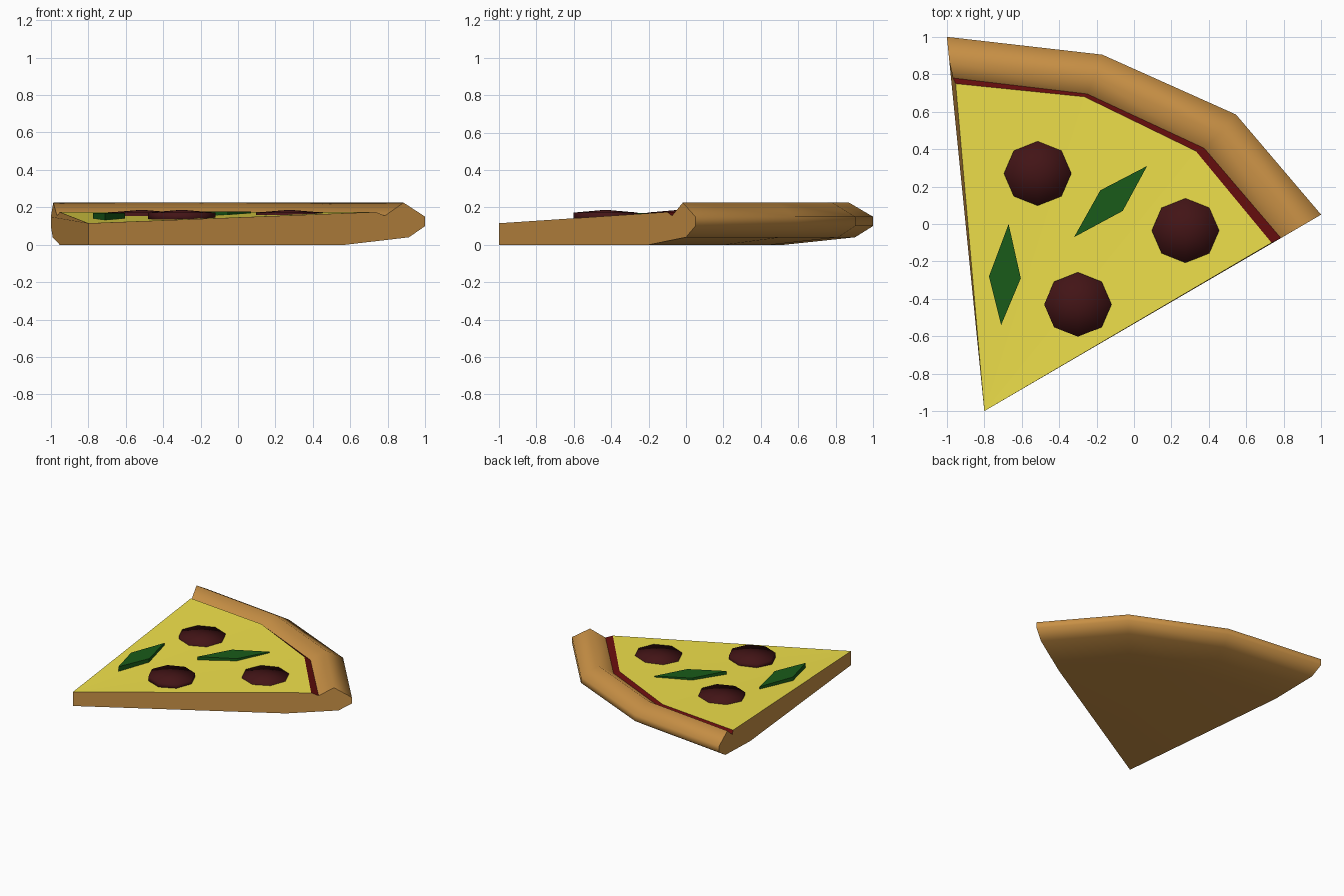
import bpy, math

if "Cube" in bpy.data.objects:
    bpy.data.objects.remove(bpy.data.objects["Cube"])

TIP = (-0.80, -1.00)
OUTER = [(-1.0, 1.0), (-0.17, 0.905), (0.545, 0.585), (1.0, 0.05)]
SAUCE = [(-0.967, 0.78), (-0.25, 0.695), (0.375, 0.405), (0.785, -0.075)]
CHEESE = [(-0.953, 0.75), (-0.265, 0.68), (0.33, 0.39), (0.735, -0.10)]


def material(name, rgb):
    m = bpy.data.materials.new(name)
    m.diffuse_color = (*rgb, 1)
    m.use_nodes = True
    m.node_tree.nodes["Principled BSDF"].inputs["Base Color"].default_value = m.diffuse_color
    return m


def build(name, verts, faces, mat, smooth=None):
    me = bpy.data.meshes.new(name)
    me.from_pydata(verts, [], faces)
    me.materials.append(mat)
    ob = bpy.data.objects.new(name, me)
    bpy.context.collection.objects.link(ob)
    bpy.ops.object.select_all(action='DESELECT')
    ob.select_set(True)
    bpy.context.view_layer.objects.active = ob
    if smooth:
        bpy.ops.object.shade_smooth_by_angle(angle=math.radians(smooth))
    return ob


def ring(t, z):
    """Outer arc scaled towards the tip by t, at height z."""
    return [(TIP[0] + (x - TIP[0]) * t, TIP[1] + (y - TIP[1]) * t, z) for x, y in OUTER]


def flat(points, z):
    return [(x, y, z) for x, y in points]


dough_mat = material("dough", (0.58, 0.28, 0.06))
cheese_mat = material("cheese", (0.87, 0.75, 0.07))
sauce_mat = material("sauce", (0.13, 0.004, 0.004))
meat_mat = material("pepperoni", (0.055, 0.007, 0.008))
leaf_mat = material("leaf", (0.01, 0.105, 0.01))

# Dough: rings run from the bottom, around the rolled crust, to the cheese edge
rings = [ring(0.763, 0.0), ring(0.952, 0.04), ring(1, 0.10), ring(1, 0.15),
         ring(0.936, 0.225), flat(SAUCE, 0.155), flat(CHEESE, 0.175)]
verts = [(*TIP, 0), (*TIP, 0.115)] + [p for r in rings for p in r]
idx = lambda r, c: 2 + r * 4 + c
faces = [(0, idx(0, c), idx(0, c + 1)) for c in range(3)]
for r in range(5):
    faces += [(idx(r, c), idx(r + 1, c), idx(r + 1, c + 1), idx(r, c + 1)) for c in range(3)]
n = len(rings)
faces.append([0, 1] + [idx(r, 0) for r in reversed(range(n))])
faces.append([1, 0] + [idx(r, 3) for r in range(n)])
build("crust", verts, faces, dough_mat, 70)

# Sauce strip and cheese sheet
build("sauce", flat(SAUCE, 0.155) + flat(CHEESE, 0.175),
      [(c, c + 4, c + 5, c + 1) for c in range(3)], sauce_mat)
build("cheese", [(*TIP, 0.115)] + flat(CHEESE, 0.175),
      [(0, c + 1, c) for c in (1, 2, 3)], cheese_mat)

# Pepperoni: eight-sided, slightly domed discs
for i, (x, y) in enumerate([(-0.515, 0.27), (0.275, -0.035), (-0.30, -0.43)]):
    pts = [(x + 0.18 * math.cos(a), y + 0.172 * math.sin(a))
           for a in (k * math.pi / 4 for k in range(8))]
    v = flat(pts, 0.125) + flat(pts, 0.172) + [(x, y, 0.187)]
    f = [(k, (k + 1) % 8, 8 + (k + 1) % 8, 8 + k) for k in range(8)]
    f += [(8 + k, 8 + (k + 1) % 8, 16) for k in range(8)]
    f.append(list(reversed(range(8))))
    build(f"pepperoni_{i + 1}", v, f, meat_mat, 100)

# Leaves: flat diamond slabs
leaves = [([(0.07, 0.31), (-0.18, 0.18), (-0.32, -0.07), (-0.06, 0.07)], 0.178),
          ([(-0.67, 0.0), (-0.775, -0.28), (-0.71, -0.54), (-0.605, -0.29)], 0.17)]
for i, (pts, top) in enumerate(leaves):
    f = [(0, 3, 2, 1), (4, 5, 6, 7)]
    f += [(k, (k + 1) % 4, 4 + (k + 1) % 4, 4 + k) for k in range(4)]
    build(f"leaf_{i + 1}", flat(pts, 0.125) + flat(pts, top), f, leaf_mat)
